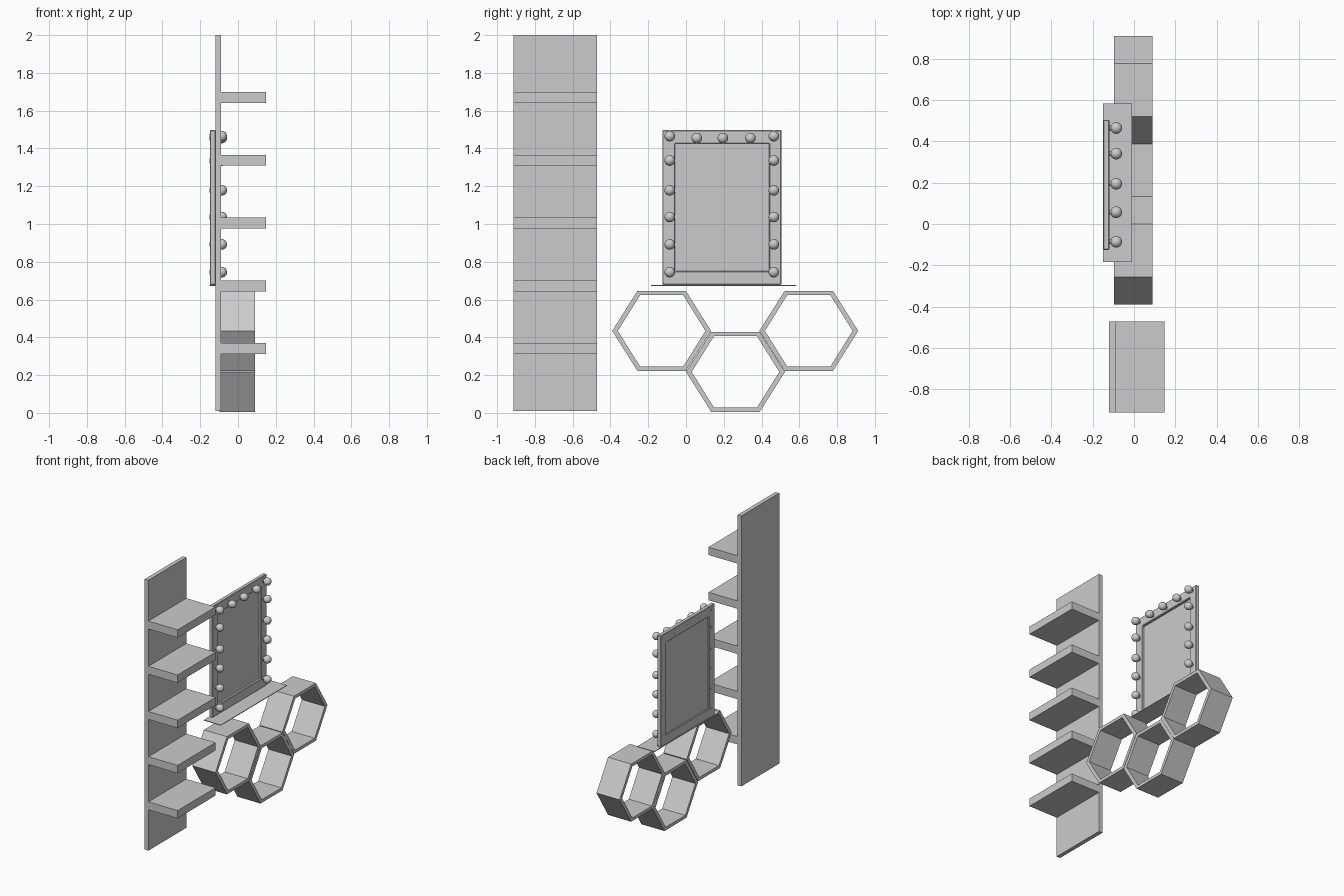
import bpy, bmesh, math
from mathutils import Matrix, Vector

if "Cube" in bpy.data.objects:
    bpy.data.objects.remove(bpy.data.objects["Cube"])


def finish(bm, name, smooth=False):
    bmesh.ops.recalc_face_normals(bm, faces=bm.faces)
    me = bpy.data.meshes.new(name)
    bm.to_mesh(me)
    bm.free()
    ob = bpy.data.objects.new(name, me)
    bpy.context.collection.objects.link(ob)
    if smooth:
        for p in me.polygons:
            p.use_smooth = True
    return ob


def box(name, x, y, z):
    bm = bmesh.new()
    size = (x[1] - x[0], y[1] - y[0], z[1] - z[0])
    mid = Vector((sum(x) / 2, sum(y) / 2, sum(z) / 2))
    bmesh.ops.create_cube(bm, size=1, matrix=Matrix.Translation(mid) @ Matrix.Diagonal((*size, 1)))
    return finish(bm, name)


def ring(name, outer, inner, x0, x1):
    """Closed ring extruded along x between two matching (y, z) outlines."""
    bm = bmesh.new()
    loops = [[bm.verts.new((x, y, z)) for y, z in pts]
             for pts, x in ((outer, x0), (outer, x1), (inner, x1), (inner, x0))]
    n = len(outer)
    for k in range(4):
        a, b = loops[k], loops[(k + 1) % 4]
        for i in range(n):
            j = (i + 1) % n
            bm.faces.new((a[i], a[j], b[j], b[i]))
    return finish(bm, name)


def rect(y0, y1, z0, z1):
    return [(y0, z0), (y1, z0), (y1, z1), (y0, z1)]


def hexagon(cy, cz, w, h, flat):
    return [(cy + a, cz + b) for a, b in
            ((w, 0), (flat, h), (-flat, h), (-w, 0), (-flat, -h), (flat, -h))]


# Tall shelf unit: back board and five shelves
box("back_board", (-0.12, -0.09), (-0.913, -0.472), (0.01, 2.0))
for i in range(5):
    z = 0.34 + i * 0.3325
    box(f"shelf_{i + 1}", (-0.09, 0.148), (-0.913, -0.472), (z - 0.029, z + 0.029))

# Honeycomb wall shelves
for name, cy, cz in (("left", -0.129, 0.434), ("middle", 0.262, 0.217), ("right", 0.65, 0.434)):
    ring(f"hex_shelf_{name}", hexagon(cy, cz, 0.262, 0.212, 0.128),
         hexagon(cy, cz, 0.232, 0.189, 0.114), -0.098, 0.09)

# Mirror: frame, glass and thin ledge below
frame = ring("mirror_frame", rect(-0.125, 0.505, 0.678, 1.497),
             rect(-0.057, 0.44, 0.75, 1.425), -0.149, -0.119)
bev = frame.modifiers.new("edge_bevel", 'BEVEL')
bev.width = 0.004
bev.segments = 1
box("mirror_glass", (-0.141, -0.136), (-0.06, 0.443), (0.747, 1.428))
box("mirror_ledge", (-0.15, -0.01), (-0.185, 0.583), (0.673, 0.678))

# Bulbs with short sockets along both sides and the top of the frame
spots = [(y, z) for y in (-0.086, 0.465) for z in (0.745, 0.892, 1.037, 1.178, 1.336, 1.465)]
spots += [(y, 1.455) for y in (0.057, 0.195, 0.341)]
bulbs, sockets = bmesh.new(), bmesh.new()
turn = Matrix.Rotation(math.pi / 2, 4, 'Y')
for y, z in spots:
    bmesh.ops.create_uvsphere(bulbs, u_segments=24, v_segments=14, radius=0.028,
                              matrix=Matrix.Translation((-0.086, y, z)) @ turn)
    bmesh.ops.create_cone(sockets, cap_ends=True, segments=16, radius1=0.012, radius2=0.012,
                          depth=0.044, matrix=Matrix.Translation((-0.128, y, z)) @ turn)
finish(bulbs, "light_bulbs", smooth=True)
finish(sockets, "bulb_sockets")
